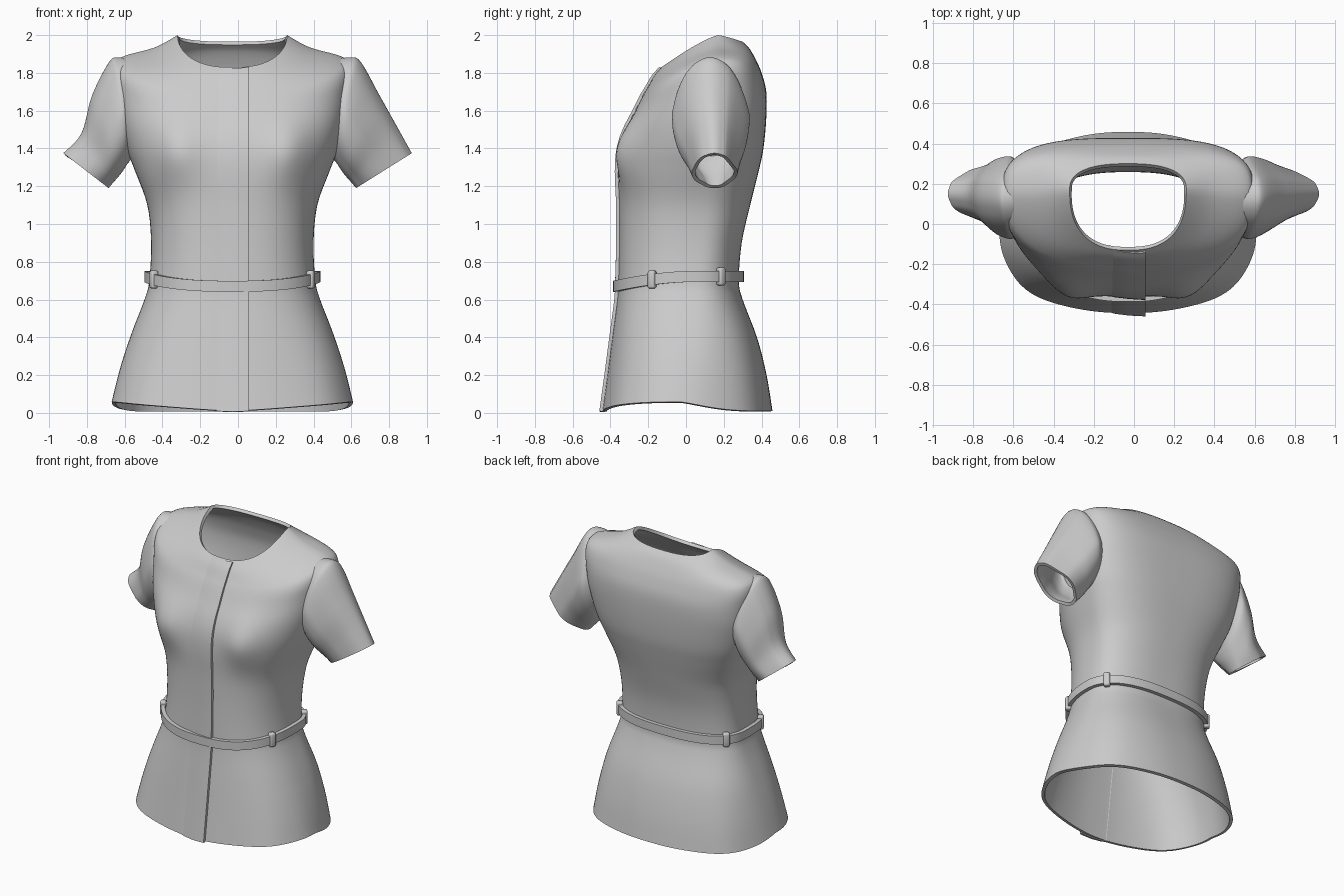
import bpy, math
from mathutils import Vector

if "Cube" in bpy.data.objects:
    bpy.data.objects.remove(bpy.data.objects["Cube"])

CX, N = -0.03, 2.5            # torso centre line, roundness of cross-sections

# torso below the armpit: z, half width, front y, back y
LOWER = [(.01, .635, -.44, .455), (.2, .595, -.415, .425), (.4, .54, -.39, .375),
         (.6, .465, -.365, .30), (.7, .44, -.36, .28), (.9, .43, -.355, .295),
         (1.1, .45, -.355, .34), (1.28, .515, -.36, .385), (1.4, .56, -.35, .41)]
# chest to neckline: half width, front y, back y, front z, side z, back z
UPPER = [(.595, -.32, .425, 1.5, 1.55, 1.56), (.615, -.27, .425, 1.6, 1.71, 1.70),
         (.622, -.23, .40, 1.68, 1.838, 1.80), (.575, -.20, .37, 1.73, 1.888, 1.87),
         (.41, -.165, .335, 1.79, 1.935, 1.93), (.29, -.13, .30, 1.83, 2.0, 1.965)]
ROWS = [(w, f, b, z, z, z) for z, w, f, b in LOWER] + UPPER
# sleeve, armhole to cuff: top x, top z, bottom x, bottom z, front y, back y
SLEEVE = [(.50, 1.868, .47, 1.38, -.01, .28), (.59, 1.882, .52, 1.325, -.06, .315),
          (.65, 1.858, .54, 1.295, -.075, .335), (.75, 1.68, .565, 1.26, -.05, .32),
          (.845, 1.51, .60, 1.22, 0, .29), (.92, 1.375, .625, 1.19, .03, .27)]


def spline(rows, v):
    """Catmull-Rom blend between rows of numbers."""
    i = min(int(v), len(rows) - 2)
    f = v - i
    a, b, c, d = (rows[max(0, min(len(rows) - 1, i + k))] for k in (-1, 0, 1, 2))
    return [.5 * (2 * q + (r - p) * f + (2*p - 5*q + 4*r - s) * f**2 + (3*q - p - 3*r + s) * f**3)
            for p, q, r, s in zip(a, b, c, d)]


def power(x, e):
    return math.copysign(abs(x) ** e, x)


def clamp(x):
    return max(0, min(1, x))


def torso_point(v, t):
    w, front, back, zf, zs, zb = spline(ROWS, v)
    ys = -.03 + .1 * zs
    n = N
    if math.sin(t) > 0:                          # squarer shoulder blades
        n += .7 * clamp((zs - 1.1) / .5) * clamp((2 - zs) / .12)
    px, py = power(math.cos(t), 2 / n), power(math.sin(t), 2 / n)
    flute = 1 + .006 * max(0, 1 - zs / .6) * math.cos(8 * t)
    y = ys + py * (back - ys if py > 0 else ys - front) * flute
    z = zs + ((zb if py > 0 else zf) - zs) * abs(py) ** 1.25
    # hem lifts at the sides and beside the front opening
    z += .05 * max(0, 1 - zs / .4) * abs(math.cos(t)) * (1 - max(0, math.sin(t))) ** 3
    x = w * px * flute
    if py < 0:                                   # bust fullness
        y -= .05 * math.exp(-((abs(x) - .30) / .12) ** 2 - ((z - 1.38) / .16) ** 2)
    return Vector((CX + x, y, z))


def finish(ob, thickness, offset):
    bpy.context.view_layer.objects.active = ob
    bpy.ops.object.select_all(action='DESELECT')
    ob.select_set(True)
    m = ob.modifiers.new("cloth", 'SOLIDIFY')
    m.thickness, m.offset = thickness, offset
    bpy.ops.object.modifier_apply(modifier=m.name)
    bpy.ops.object.shade_smooth_by_angle(angle=math.radians(40))


def loft(name, rings, thickness, offset=-1, closed=True, flip=False, skip=None):
    n = len(rings[0])
    verts = [p for r in rings for p in r]
    faces = []
    for i in range(len(rings) - 1):
        for j in range(n if closed else n - 1):
            k = (j + 1) % n
            q = [i * n + j, i * n + k, (i + 1) * n + k, (i + 1) * n + j]
            if skip and skip(sum((verts[a] for a in q), Vector()) / 4):
                continue
            faces.append(q[::-1] if flip else q)
    me = bpy.data.meshes.new(name)
    me.from_pydata(verts, [], faces)
    ob = bpy.data.objects.new(name, me)
    bpy.context.collection.objects.link(ob)
    finish(ob, thickness, offset)


def in_armhole(p):
    return abs(p.x - CX) > .42 and ((p.y - .13) / .135) ** 2 + ((p.z - 1.61) / .19) ** 2 < 1


# bodice and flared skirt in one shell
SEG, SUB = 112, 5
LEVELS = [k / SUB for k in range((len(ROWS) - 1) * SUB + 1)]
ANGLES = [2 * math.pi * j / SEG for j in range(SEG)]
loft("bodice", [[torso_point(v, t) for t in ANGLES] for v in LEVELS], .022, skip=in_armhole)

# overlapping front edge, rising gently to its free side
flap = []
for v in LEVELS:
    w, row = spline(ROWS, v)[0], []
    for x, lift in ((-.13, -.006), (-.10, .004), (-.03, .012), (.02, .016), (.057, .018)):
        c = power((x - CX) / w, N / 2)
        p = torso_point(v, -math.acos(c))
        row.append(Vector((x, p.y - lift, p.z - .004)))
    flap.append(row)
loft("front_placket", flap, .018, closed=False)

# short sleeves; the left one sits further out and is pinched near the cuff
for side, name in ((1, "right_sleeve"), (-1, "left_sleeve")):
    table = [list(r) for r in SLEEVE]
    if side < 0:
        for i, r in enumerate(table):
            r[0] += .045 * (1 - i / 5) + .005
            r[2] += .06
        table[4][0] -= .03
        table[4][1] -= .03
    rings = []
    for k in range(31):
        v = k / 6
        tx, tz, bx, bz, yf, yb = spline(table, v)
        ring = []
        for j in range(56):
            a = 2 * math.pi * j / 56
            fold = 1 + .035 * (v / 5) * math.cos(5 * a + 1)
            c, s = math.cos(a) * fold, math.sin(a) if abs(math.sin(a)) > .9 else math.sin(a) * fold
            c *= 1 - .22 * max(0, s) * min(1, v / 2)   # narrower along the outer arm
            bow = -.03 * c * c * (1 - v / 5)     # armhole curves inward front and back
            ring.append(Vector((side * ((tx + bx) / 2 + s * (tx - bx) / 2 + bow),
                                (yf + yb) / 2 + c * (yb - yf) / 2,
                                (tz + bz) / 2 + s * (tz - bz) / 2)))
        rings.append(ring)
    loft(name, rings, .02, flip=side < 0)


# belt dipping towards the front
def belt_point(t, dz=0.0):
    p = torso_point(4, t)
    p.z = .722 - .052 * max(0, -math.sin(t)) ** 1.5 + dz
    return p


loft("belt", [[belt_point(t, dz) for t in ANGLES] for dz in (-.029, .029)], .026, offset=1)

# belt loops, two on each side
for deg, name in ((-27, "front_right"), (29, "back_right"), (151, "back_left"), (207, "front_left")):
    t = math.radians(deg)
    p, tan = belt_point(t), belt_point(t + .02) - belt_point(t - .02)
    out = Vector((tan.y, -tan.x, 0)).normalized()
    bpy.ops.mesh.primitive_cube_add(size=1, location=p + out * .016,
                                    rotation=(0, 0, math.atan2(out.y, out.x)))
    ob = bpy.context.object
    ob.name = name + "_belt_loop"
    ob.scale = (.04, .042, .095)
    bpy.ops.object.transform_apply(location=False, rotation=False, scale=True)
    m = ob.modifiers.new("round", 'BEVEL')
    m.width, m.segments = .012, 3
    bpy.ops.object.modifier_apply(modifier=m.name)
    bpy.ops.object.shade_smooth_by_angle(angle=math.radians(40))
